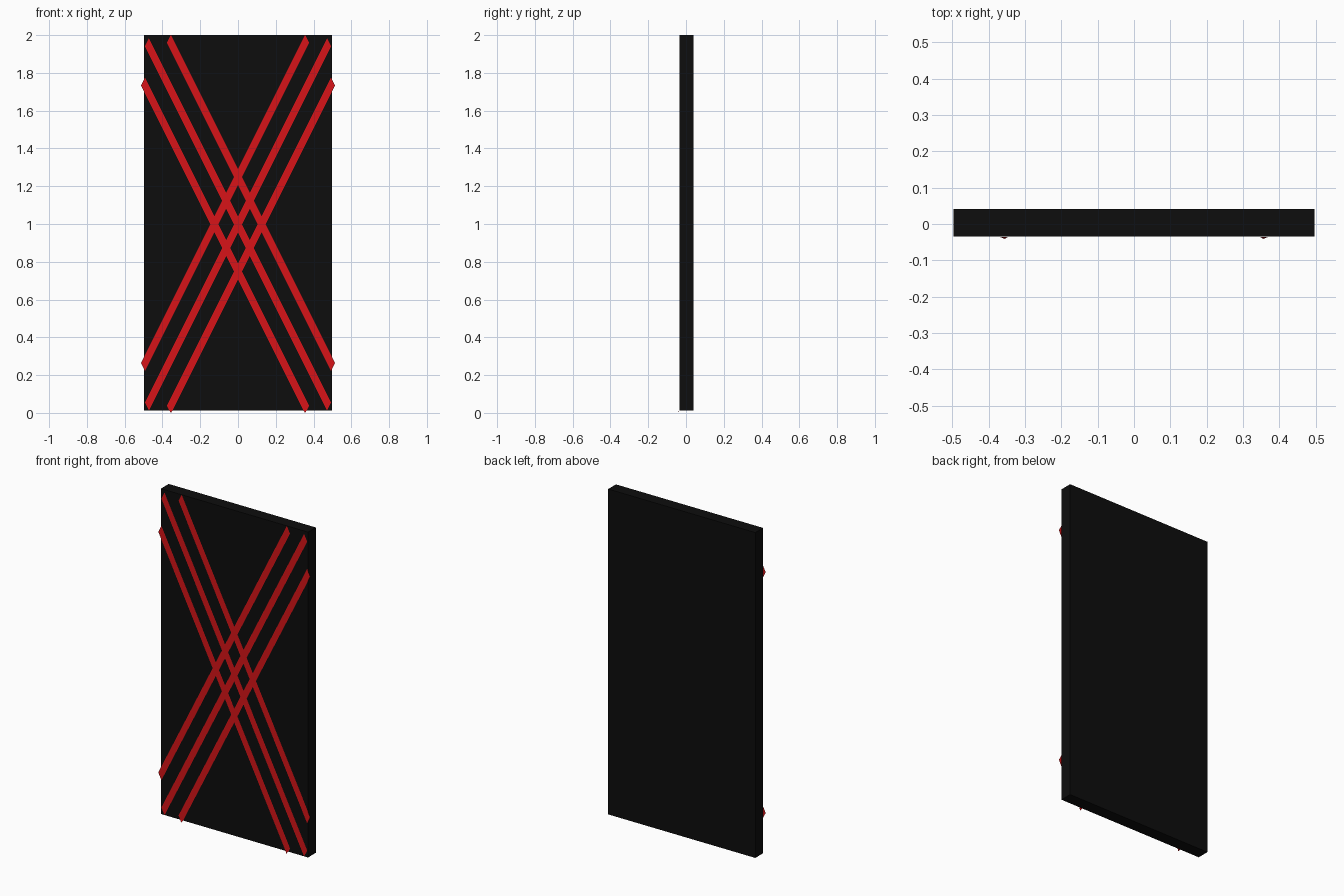
import bpy

if "Cube" in bpy.data.objects:
    bpy.data.objects.remove(bpy.data.objects["Cube"])

FRONT, BACK = -0.034, 0.041
FACE = -0.0358          # plane of the painted stripes
MID_Z = 0.998           # height where the stripes cross
HX, HZ = 0.0105, 0.021  # half size of a slanted stripe end


def material(name, rgb):
    m = bpy.data.materials.new(name)
    m.diffuse_color = (*rgb, 1)
    m.use_nodes = True
    m.node_tree.nodes["Principled BSDF"].inputs["Base Color"].default_value = m.diffuse_color
    return m


def add_mesh(name, verts, faces, mat):
    me = bpy.data.meshes.new(name)
    me.from_pydata(verts, [], faces)
    me.materials.append(mat)
    ob = bpy.data.objects.new(name, me)
    bpy.context.collection.objects.link(ob)
    return ob


black = material("black", (0.004, 0.004, 0.004))
red = material("red", (0.68, 0.007, 0.009))

# Door-shaped panel
bpy.ops.mesh.primitive_cube_add(size=1, location=(0, (FRONT + BACK) / 2, 1.0065))
panel = bpy.context.object
panel.name = "panel"
panel.scale = (0.994, BACK - FRONT, 1.987)
panel.data.materials.append(black)


def stripe(name, x0, x1, shift, side, lift_tip=False):
    """Flat stripe falling from x0 to x1 with slope -2; side=-1 mirrors it in x."""
    def mid(x):
        return MID_Z - 2 * x + shift
    z0, z1 = mid(x0), mid(x1)
    tip_y = -0.041 if lift_tip else FACE
    tip = (x1 - HX, z1 - HZ)
    outline = [
        (x0 - HX, FACE, z0 - HZ),
        (tip[0] - 0.008, FACE, tip[1] + 0.016),
        (tip[0], tip_y, max(tip[1], 0.0)),
        (tip[0] + 0.013, FACE, tip[1] + 0.026),
        (x1 + HX, FACE, z1 + HZ),
        (x0 + HX, FACE, z0 + HZ),
    ]
    verts = [(side * x, y, z) for x, y, z in outline]
    # Body plus the small lower tip, which can bend forward
    faces = [(0, 1, 3, 4, 5), (1, 2, 3)]
    if side < 0:
        faces = [f[::-1] for f in faces]
    add_mesh(name, verts, faces, red)


# Three parallel stripes each way, forming the cross
for side, label in ((1, "falling"), (-1, "rising")):
    stripe(f"{label}_stripe_low", -0.503, 0.366, -0.25, side, True)
    stripe(f"{label}_stripe_middle", -0.482, 0.482, 0.0, side)
    stripe(f"{label}_stripe_high", -0.366, 0.503, 0.25, side)
